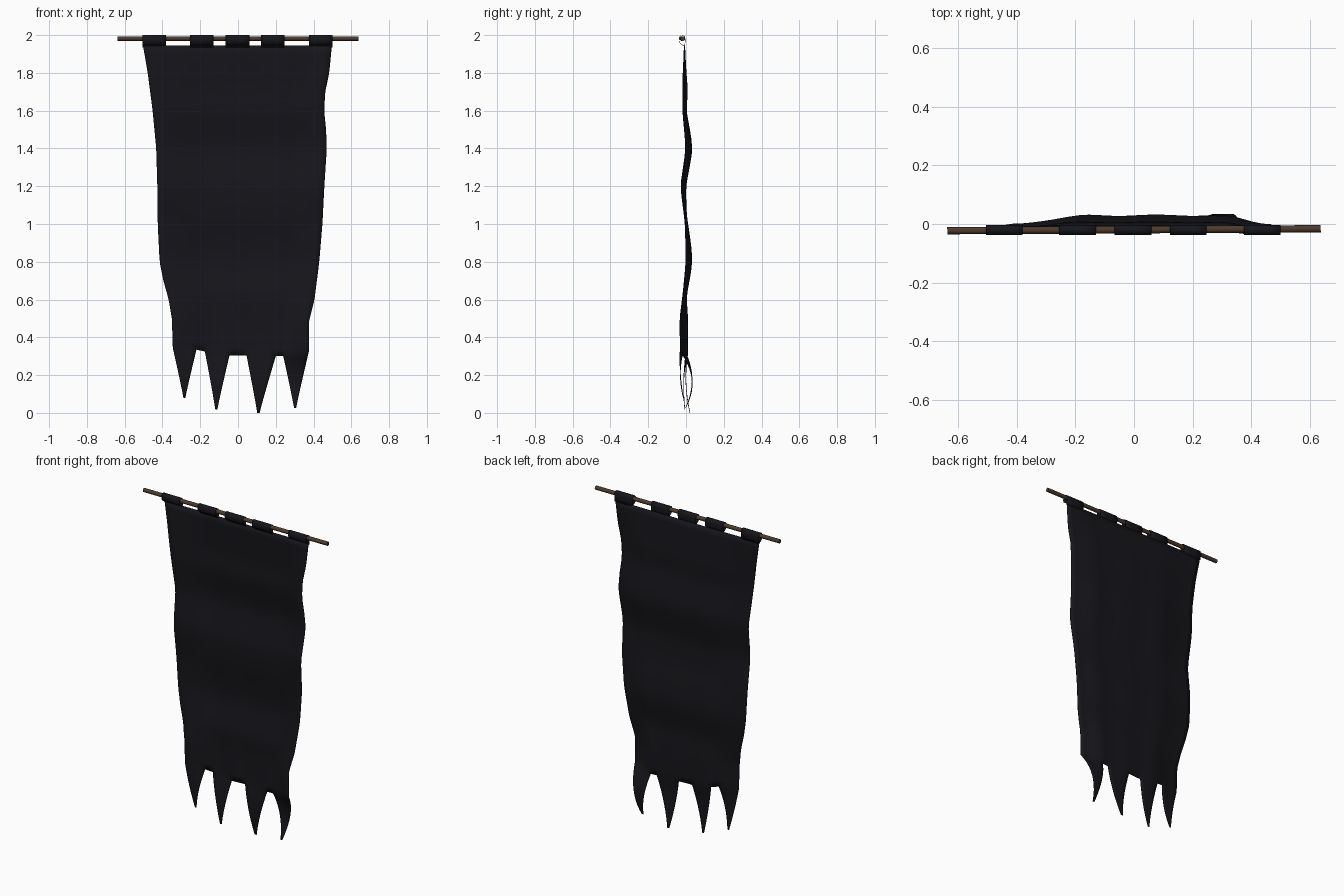
import bpy, bmesh, math

if "Cube" in bpy.data.objects:
    bpy.data.objects.remove(bpy.data.objects["Cube"])


def material(name, rgb):
    m = bpy.data.materials.new(name)
    m.diffuse_color = (*rgb, 1)
    m.use_nodes = True
    m.node_tree.nodes["Principled BSDF"].inputs["Base Color"].default_value = m.diffuse_color
    return m


cloth = material("black_cloth", (0.008, 0.008, 0.011))
wood = material("brown_wood", (0.075, 0.042, 0.026))


def lerp(pts, k):
    """Piecewise linear lookup in a list of (key, value), keys ascending."""
    if k <= pts[0][0]:
        return pts[0][1]
    for (a, va), (b, vb) in zip(pts, pts[1:]):
        if k <= b:
            return va + (vb - va) * (k - a) / (b - a)
    return pts[-1][1]


def smooth(t):
    t = max(0, min(1, t))
    return t * t * (3 - 2 * t)


def add_grid(bm, rows):
    vs = [[bm.verts.new(p) for p in r] for r in rows]
    for a, b in zip(vs, vs[1:]):
        for i in range(len(a) - 1):
            bm.faces.new((a[i], b[i], b[i + 1], a[i + 1]))


def finish(bm, name, thickness):
    bmesh.ops.remove_doubles(bm, verts=bm.verts, dist=0.0004)
    bmesh.ops.recalc_face_normals(bm, faces=bm.faces)
    me = bpy.data.meshes.new(name)
    bm.to_mesh(me)
    bm.free()
    me.materials.append(cloth)
    ob = bpy.data.objects.new(name, me)
    bpy.context.collection.objects.link(ob)
    for p in me.polygons:
        p.use_smooth = True
    s = ob.modifiers.new("thickness", "SOLIDIFY")
    s.thickness = thickness
    s.offset = 0
    return ob


# Side outlines (z, x) and depth range of the folds (z, y)
LEFT = [(.34, -.345), (.5, -.35), (.6, -.367), (.7, -.395), (.8, -.415), (1.0, -.425),
        (1.2, -.427), (1.4, -.433), (1.6, -.452), (1.8, -.478), (1.945, -.503)]
RIGHT = [(.34, .375), (.48, .375), (.6, .405), (.8, .43), (1.0, .447), (1.2, .457),
         (1.4, .47), (1.5, .466), (1.6, .456), (1.7, .462), (1.8, .483), (1.945, .497)]
LOW = [(.3, -.03), (.5, -.033), (.62, -.017), (.8, .0), (1.0, -.004), (1.2, -.029),
       (1.4, 0), (1.6, -.018), (1.75, -.018), (1.945, -.009)]
HIGH = [(.3, .008), (.5, .01), (.62, .001), (.7, .018), (.8, .033), (.9, .025), (1.05, .002),
        (1.2, -.002), (1.3, .018), (1.4, .034), (1.5, .02), (1.6, 0), (1.7, .009), (1.8, .001), (1.945, -.007)]

# Hem corners (x, z) alternate tooth, gap, tooth...
HEM = [(-.345, .345), (-.22, .335), (-.175, .325), (-.045, .305),
       (.045, .305), (.2, .3), (.24, .3), (.375, .325)]
# Teeth: tip x, tip z, mid y, tip y
TEETH = [(-.284, .08, -.03, -.014), (-.115, .018, -.012, -.006),
         (.107, 0, .0, .021), (.302, .027, .032, -.002)]
N, ROWS = 5, 40


def cloth_point(hx, v):
    f = (hx + .345) / .72
    z = 1.945 + (lerp(HEM, hx) - 1.945) * v
    x = lerp(LEFT, z) * (1 - f) + lerp(RIGHT, z) * f
    bump = smooth(f / .32) * smooth((1 - f) / .2) * (.93 + .07 * math.cos(f * 22))
    # average nearby heights so the folds stay soft
    lo = sum(lerp(LOW, z + d) for d in (-.03, 0, .03)) / 3
    hi = sum(lerp(HIGH, z + d) for d in (-.03, 0, .03)) / 3
    return x, lo + (hi - lo) * bump, z


# Banner body with its ragged teeth
bm = bmesh.new()
spans = [[a[0] + (b[0] - a[0]) * i / N for i in range(N + 1)] for a, b in zip(HEM, HEM[1:])]
cols = [x for s in spans for x in s[:-1]] + [HEM[-1][0]]
add_grid(bm, [[cloth_point(x, r / ROWS) for x in cols] for r in range(ROWS + 1)])
for span, (tx, tz, my, ty) in zip(spans[::2], TEETH):
    rows = []
    for r in range(11):
        t = r / 10
        w = .92 * (1 - t) ** 1.05 + .08
        if r == 0:
            w = 1
        row = []
        for hx in span:
            x, y, z = cloth_point(hx, 1)
            row.append((tx + (x - tx) * w,
                        y * (1 - t) * (1 - 2 * t) + my * 4 * t * (1 - t) + ty * t * (2 * t - 1),
                        z + (tz - z) * t))
        rows.append(row)
    add_grid(bm, rows)
finish(bm, "banner_cloth", .003)

# Hanging loops around the pole
LOOP = [(-.008, 1.935), (-.005, 1.96), (-.004, 1.98), (-.008, 1.993), (-.018, 1.999), (-.029, 1.997),
        (-.036, 1.987), (-.037, 1.97), (-.032, 1.957), (-.022, 1.949), (-.0095, 1.943)]
for i, (x0, x1) in enumerate([(-.505, -.38), (-.255, -.13), (-.066, .06), (.122, .247), (.375, .5)]):
    bm = bmesh.new()
    add_grid(bm, [[(x0 + (x1 - x0) * k / 3, y, z) for k in range(4)] for y, z in LOOP])
    finish(bm, f"hanging_loop_{i + 1}", .002)

# Wooden pole, very slightly askew
bpy.ops.mesh.primitive_cylinder_add(vertices=10, radius=.0125, depth=1.274, location=(0, -.0195, 1.982),
                                    rotation=(0, math.pi / 2, .005))
pole = bpy.context.object
pole.name = "pole"
pole.data.materials.append(wood)
bpy.ops.object.shade_smooth_by_angle(angle=math.radians(40))
